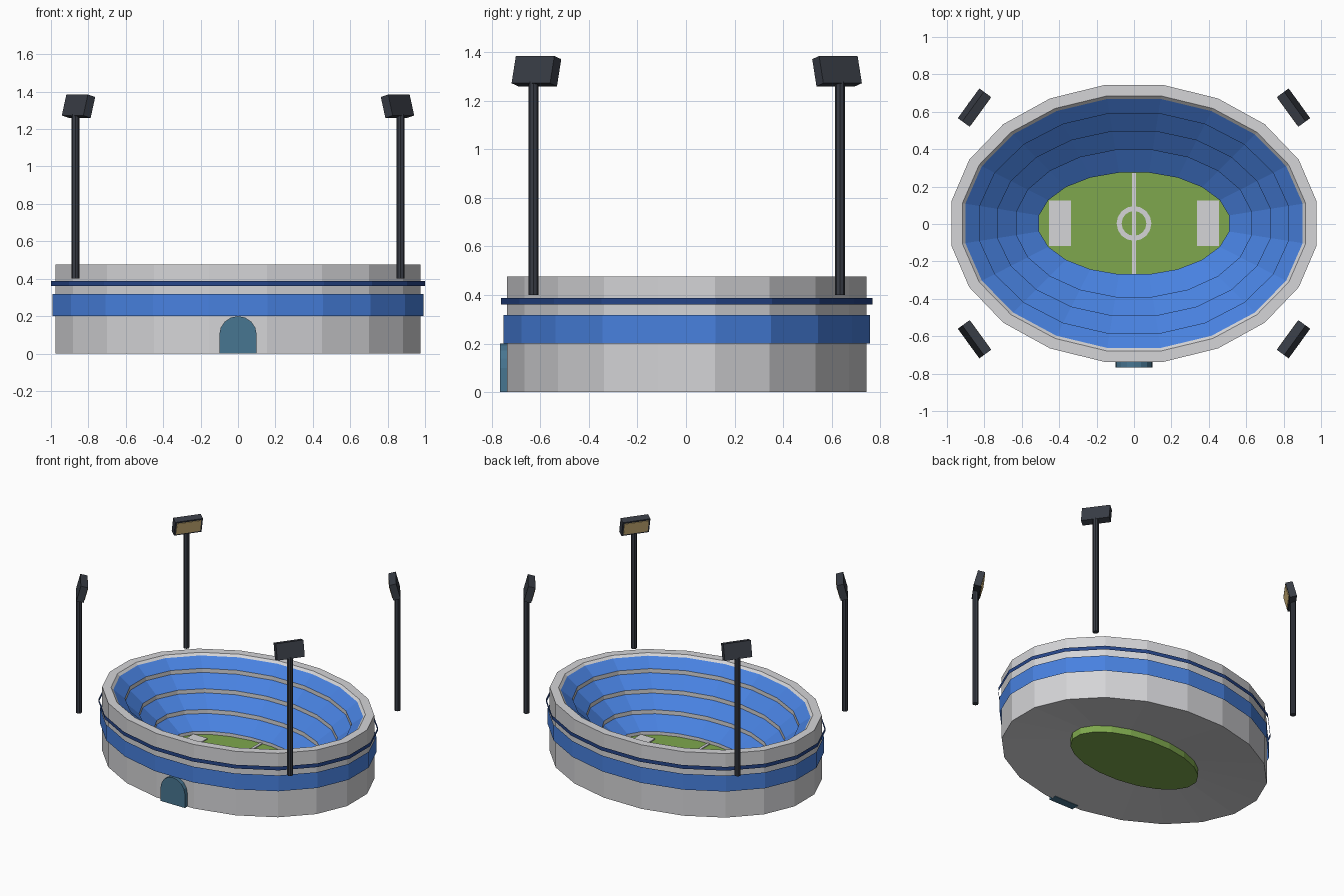
import bpy, bmesh, math
from mathutils import Matrix, Vector

cube = bpy.data.objects.get("Cube")
if cube:
    bpy.data.objects.remove(cube, do_unlink=True)

CY = 0.003      # centre of the bowl along y
SIDES = 20
STRETCH = 0.239  # the long radius exceeds the short one by this


def material(name, rgb):
    m = bpy.data.materials.new(name)
    m.use_nodes = True
    col = (*rgb, 1.0)
    m.diffuse_color = col
    m.node_tree.nodes["Principled BSDF"].inputs["Base Color"].default_value = col
    return m


concrete = material("concrete", (0.66, 0.66, 0.68))
seat_blue = material("seat blue", (0.065, 0.22, 0.74))
navy = material("navy trim", (0.019, 0.06, 0.25))
grass = material("grass green", (0.21, 0.39, 0.075))
steel = material("dark steel", (0.04, 0.046, 0.06))
lamp_glow = material("lamp cream", (0.85, 0.62, 0.26))
gate_glass = material("gate teal", (0.064, 0.18, 0.285))


def finish(name, bm, *mats, fix=True):
    if fix:
        bmesh.ops.recalc_face_normals(bm, faces=bm.faces)
    me = bpy.data.meshes.new(name)
    bm.to_mesh(me)
    bm.free()
    for m in mats:
        me.materials.append(m)
    ob = bpy.data.objects.new(name, me)
    bpy.context.scene.collection.objects.link(ob)
    return ob


def oval(bm, b, z):
    """Ring of vertices with short radius b at height z."""
    ring = []
    for i in range(SIDES):
        t = 2 * math.pi * (i + 0.5) / SIDES
        ring.append(bm.verts.new(((b + STRETCH) * math.cos(t), CY + b * math.sin(t), z)))
    return ring


def loft(bm, profile, closed=False, seats=()):
    """Sweep a (radius, height) profile round the oval; seat strips get slot 1."""
    rings = [oval(bm, b, z) for b, z in profile]
    for k in range(len(rings) if closed else len(rings) - 1):
        lo, hi = rings[k], rings[(k + 1) % len(rings)]
        for i in range(SIDES):
            j = (i + 1) % SIDES
            f = bm.faces.new((lo[i], lo[j], hi[j], hi[i]))
            f.material_index = 1 if k in seats else 0
    return rings


def box(name, size, matrix, mat):
    bm = bmesh.new()
    bmesh.ops.create_cube(bm, size=1, matrix=matrix @ Matrix.Diagonal((*size, 1)))
    return finish(name, bm, mat)


def at(x, y, z):
    return Matrix.Translation((x, y, z))


# Bowl: outer wall, rim, then four sloped seat tiers with upright risers
tier_edges = [0.674, 0.596, 0.499, 0.397, 0.275]
profile = [(0.75, 0), (0.75, 0.476), (0.69, 0.476), (tier_edges[0], 0.46)]
seat_strips = []
for k, inner in enumerate(tier_edges[1:]):
    foot = 0.40 - 0.107 * k
    seat_strips.append(len(profile) - 1)
    profile += [(inner, foot), (inner, foot - 0.03)]
bm = bmesh.new()
loft(bm, profile, closed=True, seats=seat_strips)
finish("stadium_bowl", bm, concrete, seat_blue)

# Painted bands standing just off the wall
for name, b, z0, z1, mat in (("wide_band", 0.764, 0.2, 0.318, seat_blue),
                             ("thin_band", 0.774, 0.36, 0.388, navy)):
    bm = bmesh.new()
    loft(bm, [(b, z0), (b, z1)])
    finish(name, bm, mat, fix=False)

# Pitch slab
PITCH = 0.055
bm = bmesh.new()
bottom, top = loft(bm, [(0.275, 0), (0.275, PITCH)])
bm.faces.new(top)
bm.faces.new(bottom[::-1])
finish("pitch", bm, grass)

# Pitch markings
box("halfway_line", (0.02, 0.54, 0.006), at(0, CY, PITCH + 0.003), concrete)
for side, s in (("left", 1), ("right", -1)):
    box(side + "_goal_area", (0.118, 0.243, 0.008), at(s * 0.396, CY, PITCH + 0.004), concrete)
bm = bmesh.new()
n = 16
loops = []
for r, z in ((0.066, 0), (0.093, 0), (0.093, 0.007), (0.066, 0.007)):
    loops.append([bm.verts.new((r * math.cos(2 * math.pi * i / n),
                                CY + r * math.sin(2 * math.pi * i / n), PITCH + z))
                  for i in range(n)])
for k in range(4):
    a, b = loops[k], loops[(k + 1) % 4]
    for i in range(n):
        j = (i + 1) % n
        bm.faces.new((a[i], a[j], b[j], b[i]))
finish("centre_circle", bm, concrete)

# Arched entrance gate
bm = bmesh.new()
outline = [(0.1, 0)]
outline += [(0.1 * math.cos(math.pi * i / 8), 0.1 + 0.1 * math.sin(math.pi * i / 8))
            for i in range(9)]
outline.append((-0.1, 0))
face = bm.faces.new([bm.verts.new((x, -0.767, z)) for x, z in outline])
ext = bmesh.ops.extrude_face_region(bm, geom=[face], use_keep_orig=True)
bmesh.ops.translate(bm, vec=(0, 0.06, 0),
                    verts=[v for v in ext["geom"] if isinstance(v, bmesh.types.BMVert)])
finish("entrance_gate", bm, gate_glass)

# Four floodlights, each lamp head turned to the centre and tipped down
for xn, sx in (("left", 1), ("right", -1)):
    for yn, sy in (("front", -1), ("back", 1)):
        name = f"{yn}_{xn}_floodlight"
        px, py = sx * 0.869, CY + sy * 0.631
        bm = bmesh.new()
        bmesh.ops.create_cone(bm, cap_ends=True, segments=8, radius1=0.021, radius2=0.021,
                              depth=0.88, matrix=at(px, py, 0.84))
        finish(name + "_pole", bm, steel)
        inward = Vector((-px, CY - py, 0)).normalized()
        head = (at(px + inward.x * 0.02, py + inward.y * 0.02, 1.322)
                @ Matrix.Rotation(math.atan2(inward.y, inward.x), 4, "Z")
                @ Matrix.Rotation(math.radians(15), 4, "Y"))
        box(name + "_head", (0.05, 0.196, 0.116), head, steel)
        box(name + "_lamp", (0.006, 0.172, 0.092), head @ at(0.026, 0, 0), lamp_glow)
